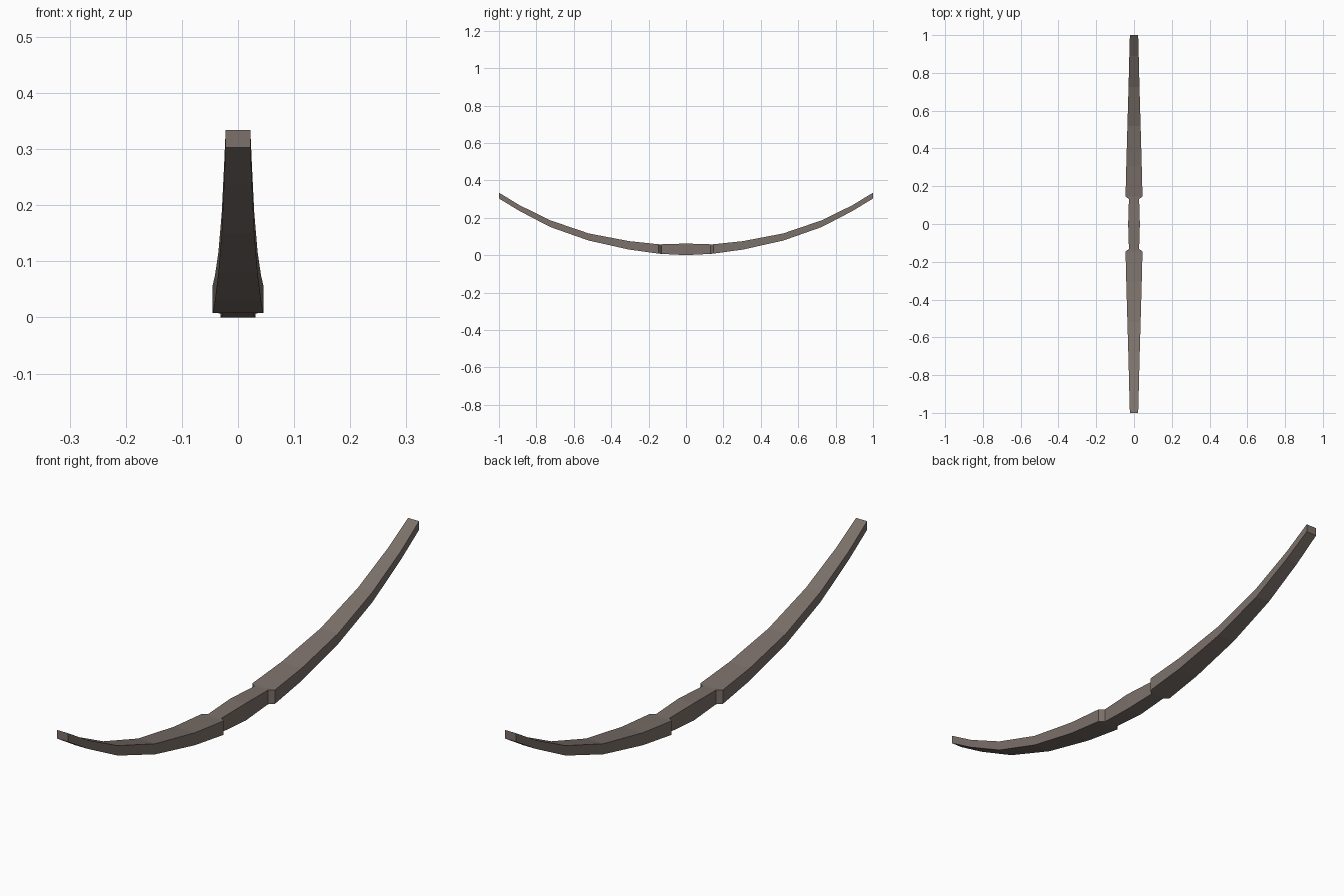
import bpy, bmesh

if "Cube" in bpy.data.objects:
    bpy.data.objects.remove(bpy.data.objects["Cube"])

wood = bpy.data.materials.new("grey brown wood")
wood.diffuse_color = (0.20, 0.165, 0.145, 1)
wood.use_nodes = True
wood.node_tree.nodes["Principled BSDF"].inputs["Base Color"].default_value = wood.diffuse_color

# half of the bow, centre to tip: y, half width, bottom z, top z
half = [
    (0.0, 0.031, 0.0, 0.062),
    (0.132, 0.027, 0.007, 0.058),
    (0.146, 0.045, 0.008, 0.058),
    (0.305, 0.041, 0.030, 0.075),
    (0.52, 0.035, 0.078, 0.116),
    (0.725, 0.029, 0.150, 0.186),
    (0.89, 0.025, 0.236, 0.267),
    (1.0, 0.022, 0.303, 0.334),
]
stations = [(-y, w, a, b) for y, w, a, b in reversed(half[1:])] + half

# loft a rectangular section along the curved stave
bm = bmesh.new()
rings = []
for y, w, lo, hi in stations:
    rings.append([bm.verts.new(p) for p in
                  ((-w, y, lo), (w, y, lo), (w, y, hi), (-w, y, hi))])
for a, b in zip(rings, rings[1:]):
    for i in range(4):
        j = (i + 1) % 4
        bm.faces.new((a[i], a[j], b[j], b[i]))

# flat tips
bm.faces.new(rings[0])
bm.faces.new(rings[-1])
bmesh.ops.recalc_face_normals(bm, faces=bm.faces)

mesh = bpy.data.meshes.new("bow_stave")
bm.to_mesh(mesh)
bm.free()
mesh.materials.append(wood)
bow = bpy.data.objects.new("bow_stave", mesh)
bpy.context.collection.objects.link(bow)
